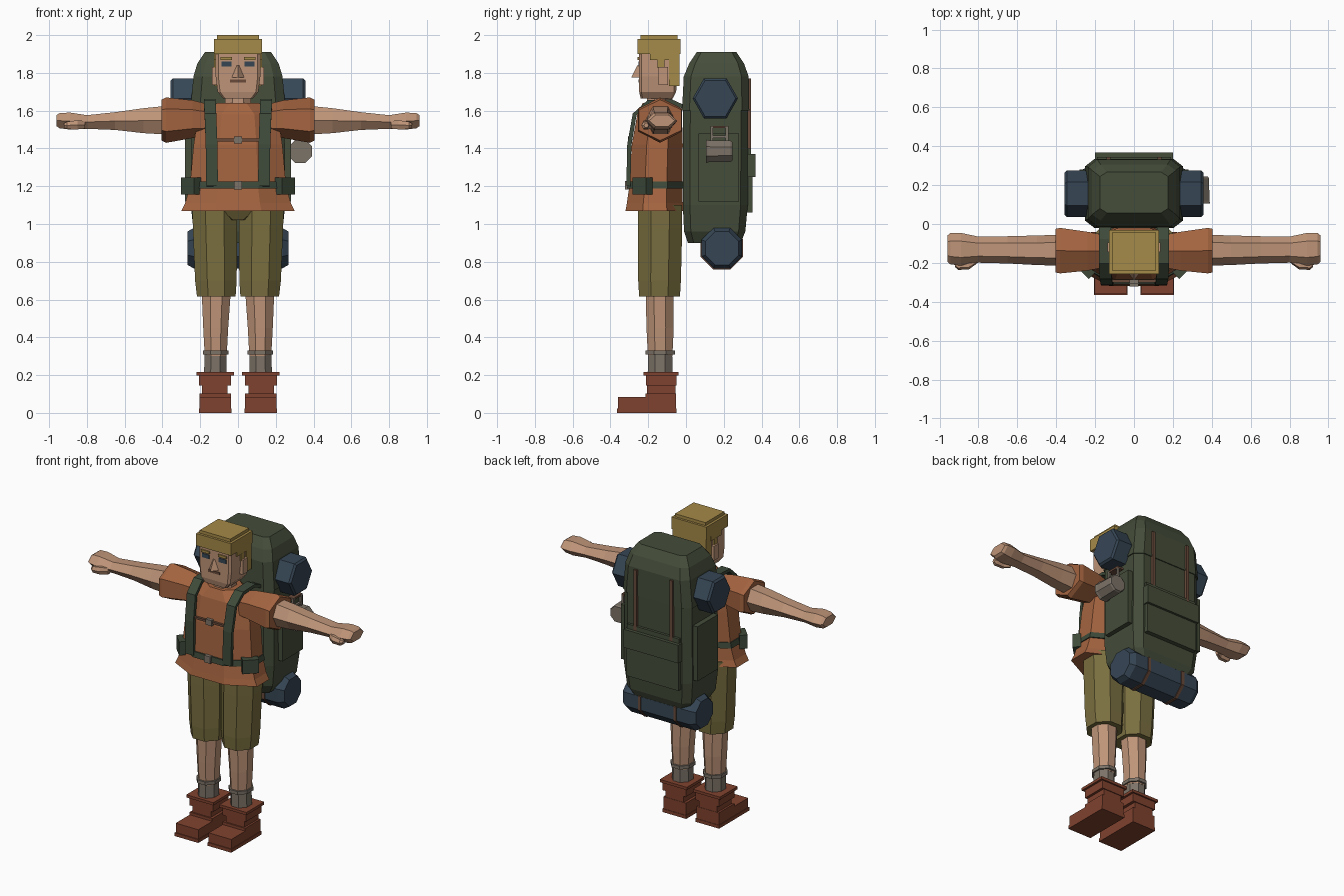
import bpy, bmesh, math
from mathutils import Vector, Matrix

cube = bpy.data.objects.get("Cube")
if cube:
    bpy.data.objects.remove(cube, do_unlink=True)


def material(name, rgb):
    lin = [(c / 255 / 12.92) if c < 11 else ((c / 255 + 0.055) / 1.055) ** 2.4 for c in rgb]
    m = bpy.data.materials.new(name)
    m.use_nodes = True
    m.diffuse_color = (*lin, 1)
    bsdf = m.node_tree.nodes["Principled BSDF"]
    bsdf.inputs["Base Color"].default_value = (*lin, 1)
    bsdf.inputs["Roughness"].default_value = 0.9
    return m


SKIN = material("skin", (190, 148, 120))
SHIRT = material("rust_shirt", (164, 100, 64))
SHORTS = material("khaki", (122, 111, 64))
BOOT = material("red_brown_leather", (128, 66, 46))
PACK = material("pack_green", (69, 77, 58))
STRAP = material("strap_green", (62, 74, 58))
HAIR = material("blond", (165, 138, 72))
BLUE = material("slate_blue", (54, 70, 85))
GREY = material("warm_grey", (124, 115, 104))
BROWN = material("strap_brown", (104, 74, 58))


def finish(name, bm, mat):
    bmesh.ops.recalc_face_normals(bm, faces=bm.faces)
    me = bpy.data.meshes.new(name)
    bm.to_mesh(me)
    bm.free()
    me.materials.append(mat)
    ob = bpy.data.objects.new(name, me)
    bpy.context.collection.objects.link(ob)
    return ob


def skin_rings(name, rings, mat):
    """Bridge equal-length point rings and cap both ends."""
    bm = bmesh.new()
    loops = [[bm.verts.new(p) for p in r] for r in rings]
    n = len(loops[0])
    for a, b in zip(loops, loops[1:]):
        for i in range(n):
            j = (i + 1) % n
            bm.faces.new((a[i], a[j], b[j], b[i]))
    bm.faces.new(loops[0])
    bm.faces.new(loops[-1])
    return finish(name, bm, mat)


def poly(n, turn=0.5):
    """Regular outline stretched to fill -1..1; turn is a fraction of one side."""
    pts = [(math.cos(math.tau * (i + turn) / n), math.sin(math.tau * (i + turn) / n)) for i in range(n)]
    mu, mv = max(p[0] for p in pts), max(p[1] for p in pts)
    return [(u / mu, v / mv) for u, v in pts]


def cut_rect(cu, cv):
    """Unit rectangle with cut corners."""
    a, b = 1 - cu, 1 - cv
    return [(1, -b), (1, b), (a, 1), (-a, 1), (-1, b), (-1, -b), (-a, -1), (a, -1)]


OCT = poly(8)


def loft_z(name, sections, mat, outline=OCT):
    # section: z, centre x, centre y, half x, half y
    return skin_rings(name, [[(cx + u * rx, cy + v * ry, z) for u, v in outline]
                             for z, cx, cy, rx, ry in sections], mat)


def loft_x(name, sections, mat, outline=OCT):
    # section: x, centre y, centre z, half y, half z
    return skin_rings(name, [[(x, cy + u * ry, cz + v * rz) for u, v in outline]
                             for x, cy, cz, ry, rz in sections], mat)


def box(name, x, y, z, mat, turn=0):
    """Box from (min, max) ranges, optionally turned about its own upright axis."""
    size = Vector((x[1] - x[0], y[1] - y[0], z[1] - z[0]))
    mid = Vector((sum(x) / 2, sum(y) / 2, sum(z) / 2))
    bm = bmesh.new()
    bmesh.ops.create_cube(bm, size=1, matrix=Matrix.Translation(mid) @ Matrix.Rotation(turn, 4, 'Z')
                          @ Matrix.Diagonal(size).to_4x4())
    return finish(name, bm, mat)


def side_box(name, s, x, y, z, mat, turn=0):
    return box(name, sorted((s * x[0], s * x[1])), y, z, mat, turn * s)


def ribbon(name, path, half, thick, mat):
    """Flat strap along a path, wide in x."""
    pts = [Vector(p) for p in path]
    rings = []
    for i, p in enumerate(pts):
        d = pts[min(i + 1, len(pts) - 1)] - pts[max(i - 1, 0)]
        n = Vector((0, -d.z, d.y)).normalized() * thick / 2
        w = Vector((half, 0, 0))
        rings.append([p - w - n, p + w - n, p + w + n, p - w + n])
    return skin_rings(name, rings, mat)


# Shirt, neck, shorts waist
loft_z("shirt", [(1.07, 0, -.165, .30, .155), (1.11, 0, -.165, .28, .148), (1.2, 0, -.16, .255, .14),
                 (1.42, 0, -.152, .235, .135), (1.58, 0, -.14, .21, .118), (1.64, 0, -.14, .11, .09)], SHIRT)
loft_z("neck", [(1.6, 0, -.14, .072, .07), (1.69, 0, -.14, .066, .066)], SKIN)
loft_z("shorts_seat", [(1.02, 0, -.14, .06, .08), (1.07, 0, -.14, .2, .11), (1.12, 0, -.14, .23, .115)], SHORTS)

# Head
loft_z("head", [(1.665, 0, -.155, .08, .085), (1.70, 0, -.15, .108, .098), (1.78, 0, -.148, .118, .1),
                (1.93, 0, -.148, .118, .1)], SKIN, cut_rect(.12, .12))
loft_z("nose", [(1.775, 0, -.25, .033, .04), (1.84, 0, -.25, .006, .008)], SKIN, poly(4, 0))
box("mouth", (-.042, .042), (-.252, -.24), (1.748, 1.764), BROWN)
box("hair_cap", (-.128, .128), (-.256, -.03), (1.90, 1.98), HAIR)
box("hair_crown", (-.112, .112), (-.24, -.045), (1.98, 2.0), HAIR)
box("hair_back", (-.124, .124), (-.09, -.034), (1.73, 1.90), HAIR)

# Bands of the outfit
loft_z("hip_belt", [(1.188, 0, -.16, .265, .152), (1.225, 0, -.16, .257, .148)], STRAP)
box("belt_buckle", (-.022, .022), (-.322, -.30), (1.182, 1.228), GREY)
box("chest_strap", (-.12, .12), (-.3, -.285), (1.438, 1.452), BROWN)
box("chest_buckle", (-.022, .022), (-.307, -.285), (1.425, 1.462), GREY)

for s, side in ((1, "left"), (-1, "right")):
    # Face and hair details
    side_box(side + "_eye", s, (.035, .088), (-.252, -.24), (1.833, 1.86), BLUE)
    side_box(side + "_brow", s, (.032, .092), (-.256, -.24), (1.868, 1.884), HAIR)
    side_box(side + "_ear", s, (.11, .137), (-.145, -.095), (1.735, 1.83), SKIN)
    side_box(side + "_hair_temple", s, (.11, .126), (-.19, -.08), (1.868, 1.905), HAIR)
    side_box(side + "_sideburn", s, (.11, .127), (-.15, -.115), (1.825, 1.87), HAIR)
    # Arm
    loft_x(side + "_sleeve", [(s * .16, -.14, 1.55, .085, .085), (s * .24, -.14, 1.555, .1, .1),
                              (s * .38, -.137, 1.55, .117, .12), (s * .405, -.137, 1.55, .112, .108)],
           SHIRT, poly(6))
    loft_x(side + "_arm", [(s * .36, -.135, 1.55, .08, .077), (s * .5, -.135, 1.547, .076, .066),
                           (s * .65, -.133, 1.545, .07, .047), (s * .8, -.132, 1.54, .067, .036),
                           (s * .89, -.13, 1.545, .084, .045), (s * .945, -.127, 1.547, .08, .04),
                           (s * .96, -.127, 1.547, .068, .03)], SKIN, poly(6, 0))
    loft_x(side + "_thumb", [(s * .81, -.19, 1.525, .015, .02), (s * .85, -.212, 1.525, .022, .024),
                             (s * .905, -.215, 1.522, .021, .02), (s * .92, -.21, 1.522, .012, .012)],
           SKIN, poly(6, 0))
    # Leg
    loft_z(side + "_shorts_leg", [(.615, s * .115, -.14, .102, .108), (.7, s * .117, -.14, .11, .113),
                                  (.98, s * .122, -.137, .117, .117), (1.1, s * .124, -.137, .118, .117)], SHORTS)
    loft_z(side + "_shin", [(.3, s * .118, -.137, .058, .065), (.45, s * .118, -.137, .066, .072),
                            (.66, s * .115, -.14, .078, .074)], SKIN)
    loft_z(side + "_sock", [(.19, s * .12, -.137, .06, .066), (.31, s * .119, -.137, .058, .064)], GREY)
    loft_z(side + "_sock_cuff", [(.308, s * .118, -.137, .068, .078), (.33, s * .118, -.137, .068, .078)], GREY)
    # Boot
    side_box(side + "_boot_collar", s, (.022, .22), (-.226, -.04), (.198, .216), BOOT)
    side_box(side + "_boot_upper", s, (.036, .206), (-.212, -.05), (.145, .2), BOOT)
    side_box(side + "_boot_ankle", s, (.055, .19), (-.206, -.055), (.08, .15), BOOT)
    side_box(side + "_boot_heel", s, (.038, .203), (-.215, -.053), (.02, .102), BOOT)
    side_box(side + "_boot_toe", s, (.038, .203), (-.36, -.1), (.018, .084), BOOT)
    side_box(side + "_boot_sole", s, (.034, .207), (-.366, -.05), (0, .022), BOOT)
    # Carrying straps, hip pouch
    ribbon(side + "_shoulder_strap",
           [(s * .137, -.305, 1.2), (s * .14, -.3, 1.42), (s * .146, -.272, 1.58), (s * .15, -.2, 1.645),
            (s * .15, -.08, 1.65), (s * .15, .03, 1.6)], .031, .022, STRAP)
    side_box(side + "_hip_pouch", s, (.2, .3), (-.255, -.205), (1.155, 1.245), STRAP, math.pi / 4)
    # Pack sides and back straps
    side_box(side + "_pack_pocket", s, (.23, .28), (.065, .28), (1.12, 1.48), PACK)
    side_box(side + "_lid_strap", s, (.12, .142), (.325, .345), (1.37, 1.77), BROWN)
    loft_x(side + "_mat_band", [(s * .12, .19, .872, .112, .112), (s * .14, .19, .872, .112, .112)], BROWN)

# Backpack
loft_z("pack_body", [(.90, 0, .15, .2, .14), (.96, 0, .152, .235, .162), (1.1, 0, .155, .25, .172),
                     (1.62, 0, .157, .246, .172)], PACK, cut_rect(.2, .22))
loft_z("pack_lid", [(1.6, 0, .157, .253, .178), (1.78, 0, .16, .236, .172), (1.85, 0, .162, .215, .145),
                    (1.91, 0, .162, .175, .105)], PACK, cut_rect(.2, .22))
box("pack_back_panel", (-.19, .19), (.3, .345), (1.37, 1.4), PACK)
box("pack_back_pocket", (-.19, .19), (.3, .352), (1.06, 1.3), PACK)
box("pack_pocket_flap", (-.2, .2), (.3, .367), (1.25, 1.37), PACK)

# Rolled blankets
loft_x("upper_roll", [(-.357, .155, 1.665, .108, .095), (-.345, .155, 1.665, .12, .106),
                      (.345, .155, 1.665, .12, .106), (.357, .155, 1.665, .108, .095)], BLUE, poly(6, 0))
loft_x("lower_roll", [(-.268, .19, .872, .088, .088), (-.235, .19, .872, .107, .107),
                      (.235, .19, .872, .107, .107), (.268, .19, .872, .088, .088)], BLUE)

# Hanging mug with its handle and loop
skin_rings("mug", [[(.33 + u * r, y, 1.385 + v * r) for u, v in OCT]
                   for y, r in ((.105, .062), (.12, .058), (.235, .056), (.245, .05))], GREY)
for y in (.13, .21):
    box("mug_handle_post", (.3, .315), (y, y + .014), (1.43, 1.52), GREY)
box("mug_handle_bar", (.3, .315), (.13, .224), (1.455, 1.468), GREY)
box("mug_hook", (.27, .315), (.13, .224), (1.508, 1.52), BROWN)
